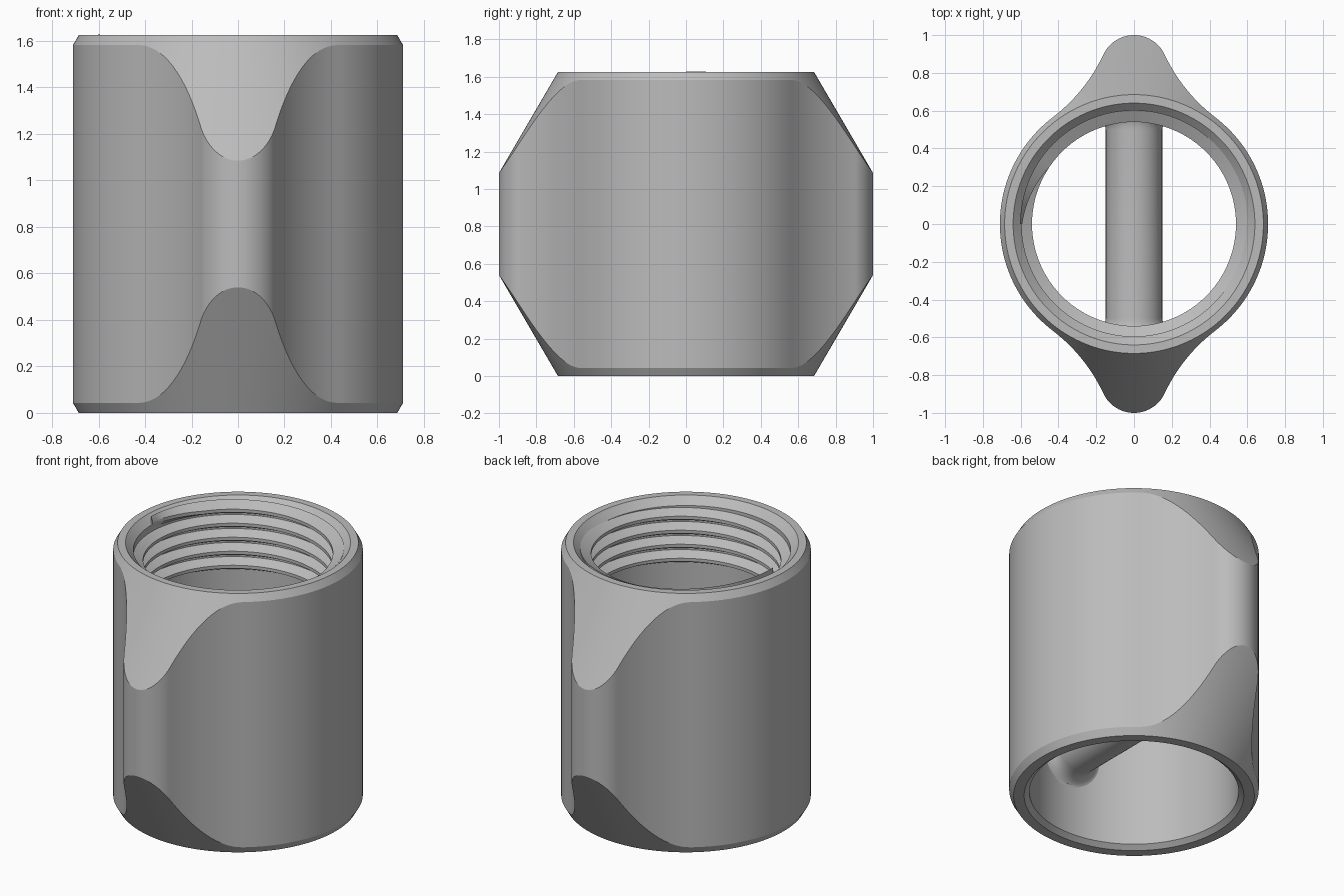
import bpy, bmesh
from math import sin, cos, pi, atan2, hypot, sqrt, radians

cube = bpy.data.objects.get("Cube")
if cube:
    bpy.data.objects.remove(cube, do_unlink=True)

grey = bpy.data.materials.new("plain grey")
grey.use_nodes = True
grey.diffuse_color = (0.5, 0.5, 0.5, 1)
grey.node_tree.nodes["Principled BSDF"].inputs["Base Color"].default_value = (0.5, 0.5, 0.5, 1)

HEIGHT = 1.625
RIM = 0.685          # outer edge of the flat end rings
SLOPE = 1.714        # end cones, height per unit radius
BARREL = 0.71
BORE = 0.595


def loft(name, sections, loop=False, caps=False):
    """Skin a list of equally sized closed rings."""
    bm = bmesh.new()
    rings = [[bm.verts.new(p) for p in s] for s in sections]
    n = len(rings[0])
    pairs = list(zip(rings, rings[1:])) + ([(rings[-1], rings[0])] if loop else [])
    for a, b in pairs:
        for i in range(n):
            j = (i + 1) % n
            bm.faces.new((a[i], a[j], b[j], b[i]))
    if caps:
        bm.faces.new(rings[0][::-1])
        bm.faces.new(rings[-1])
    bmesh.ops.recalc_face_normals(bm, faces=bm.faces)
    mesh = bpy.data.meshes.new(name)
    bm.to_mesh(mesh)
    bm.free()
    mesh.materials.append(grey)
    obj = bpy.data.objects.new(name, mesh)
    bpy.context.collection.objects.link(obj)
    bpy.ops.object.select_all(action="DESELECT")
    obj.select_set(True)
    bpy.context.view_layer.objects.active = obj
    bpy.ops.object.shade_smooth_by_angle(angle=radians(25))
    return obj


def arc(cx, cy, r, start, end, steps):
    angles = [radians(start + (end - start) * i / steps) for i in range(steps)]
    return [(cx + r * cos(a), cy + r * sin(a)) for a in angles]


# Quarter outline: rounded grip tip, hollow fillet, round barrel
tip, fillet, join = 0.18, 0.895, radians(52.7)
fx, fy = (BARREL + fillet) * cos(join), (BARREL + fillet) * sin(join)
turn = atan2(fy - (1 - tip), fx) * 180 / pi
quarter = (arc(0, 1 - tip, tip, 90, turn, 12)
           + arc(fx, fy, fillet, 180 + turn, 232.7, 16)
           + arc(0, 0, BARREL, 52.7, 0, 24) + [(BARREL, 0)])
half = quarter + [(x, -y) for x, y in quarter[-2::-1]]
outline = half + [(-x, y) for x, y in half[-2:0:-1]]

# Sleeve: outline trimmed by a cone at each end, with a chamfered bore
polar = [(atan2(y, x), hypot(x, y)) for x, y in outline]


def ring(radius, z):
    return [(radius * cos(a), radius * sin(a), z) for a, _ in polar]


def trimmed(top):
    pts = []
    for a, r in polar:
        drop = (r - RIM) * SLOPE
        pts.append((r * cos(a), r * sin(a), HEIGHT - drop if top else drop))
    return pts


loft("sleeve", [ring(0.625, 0), ring(RIM, 0), trimmed(False), trimmed(True),
                ring(RIM, HEIGHT), ring(0.64, HEIGHT), ring(BORE, HEIGHT - 0.045),
                ring(BORE, 0.025)], loop=True)

# Internal thread: helical ridge that fades out at both ends
PITCH, TURNS, STEPS = 0.088, 4.5, 96
sections = []
total = int(TURNS * STEPS)
for i in range(total + 1):
    a = 2 * pi * i / STEPS
    z = HEIGHT - 0.435 + PITCH * i / STEPS
    fade = min(1, (i + 1) / 10, (total - i + 1) / 10)
    crest = BORE + 0.003 - 0.058 * fade
    shape = [(BORE + 0.008, -0.043), (crest, -0.01), (crest, 0.01), (BORE + 0.008, 0.043)]
    sections.append([(r * cos(a), r * sin(a), z + dz) for r, dz in shape])
loft("internal_thread", sections, caps=True)

# Cross bar: round rod flared into the bore wall at both ends
BAR_R, BAR_Z, FLARE, START = 0.15, 0.53, 0.07, 0.5


def bar_section(t, side):
    pts = []
    for k in range(48):
        a = 2 * pi * k / 48
        rad = BAR_R + FLARE * (1 - cos(t))
        wall = sqrt((BORE + 0.005) ** 2 - ((BAR_R + FLARE) * cos(a)) ** 2)
        y = START + (wall - START) * sin(t)
        pts.append((rad * cos(a), side * y, BAR_Z + rad * sin(a)))
    return pts


ts = [pi / 2 * i / 8 for i in range(9)]
loft("cross_bar", [bar_section(t, -1) for t in ts[::-1]] + [bar_section(t, 1) for t in ts], caps=True)
